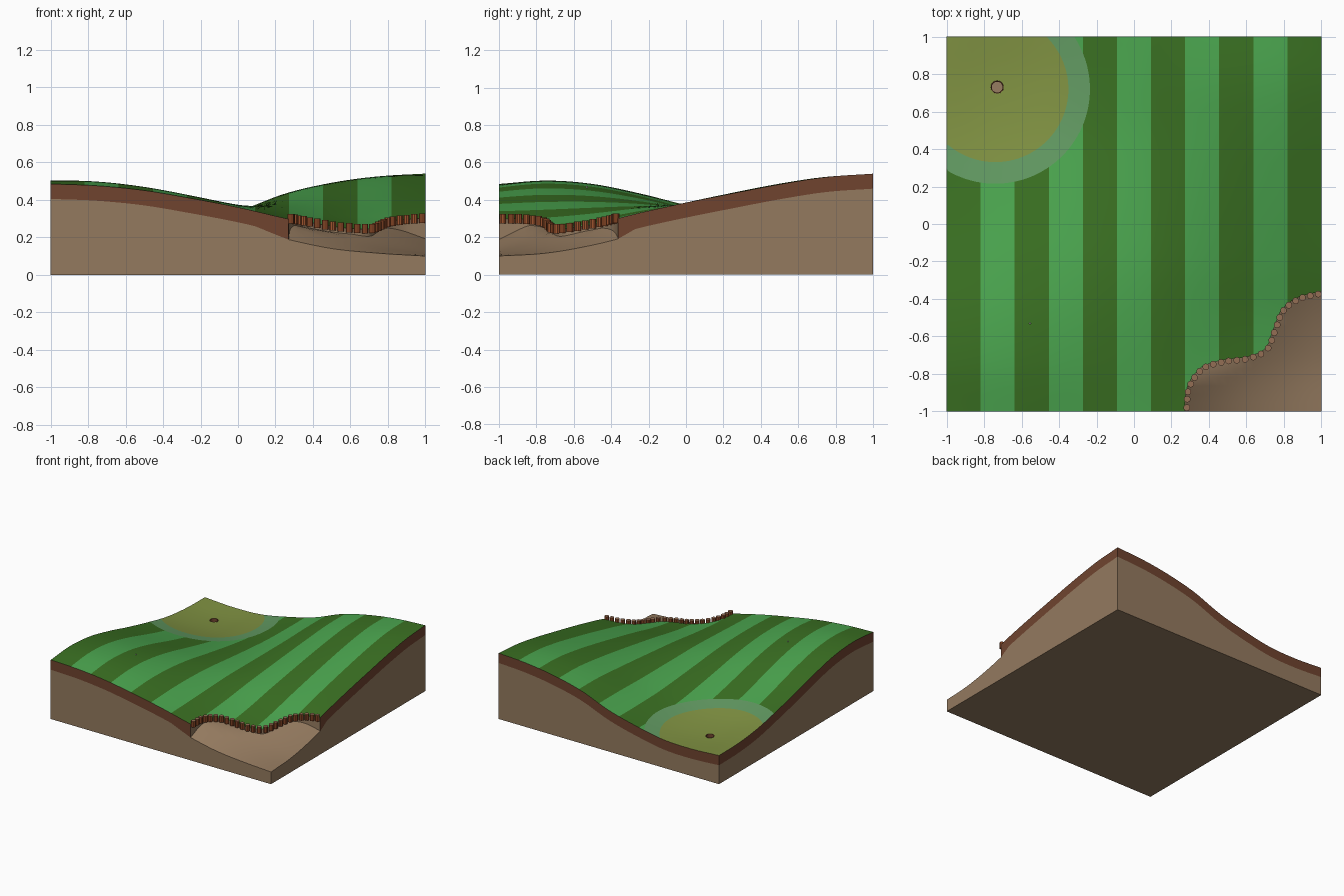
import bpy, bmesh, math
from mathutils import Vector
from mathutils.geometry import delaunay_2d_cdt

if "Cube" in bpy.data.objects:
    bpy.data.objects.remove(bpy.data.objects["Cube"])


def mat(name, r, g, b):
    m = bpy.data.materials.new(name)
    lin = [((c / 255 + 0.055) / 1.055) ** 2.4 for c in (r, g, b)]
    m.diffuse_color = (*lin, 1)
    m.use_nodes = True
    m.node_tree.nodes["Principled BSDF"].inputs["Base Color"].default_value = m.diffuse_color
    return m


DARK = mat("dark mown grass", 58, 112, 34)
LIGHT = mat("light mown grass", 75, 166, 79)
FRINGE = mat("fringe grass", 98, 154, 98)
GREEN = mat("putting green grass", 128, 146, 66)
SOIL = mat("top soil", 112, 68, 47)
EARTH = mat("tan earth", 148, 122, 95)
WOOD = mat("log bark", 158, 84, 46)
WOOD_END = mat("log end", 148, 110, 85)
WHITE = mat("white", 235, 235, 230)

# Edge height profiles, evenly spaced from -1 to 1
FRONT = [.485, .475, .45, .408, .36, .302, .25, .225, .21]
BACK = [.235, .222, .23, .275, .338, .432, .49, .525, .54]
LEFT = [.485, .503, .485, .435, .372, .315, .265, .24, .235]
RIGHT = [.21, .225, .268, .33, .385, .435, .483, .522, .54]


def spline(pts, t):
    """Catmull-Rom through pts, t in 0..1; works for numbers and Vectors."""
    n = len(pts) - 1
    i = min(int(t * n), n - 1)
    f = t * n - i
    b, c = pts[i], pts[i + 1]
    a = pts[i - 1] if i else b * 2 - c
    d = pts[i + 2] if i + 2 <= n else c * 2 - b
    return (b * 2 + (c - a) * f + (a * 2 - b * 5 + c * 4 - d) * f * f
            + (b * 3 - a - c * 3 + d) * f ** 3) * 0.5


def ground(x, y):
    """Rolling surface blended from the four edge profiles."""
    u, v = (x + 1) / 2, (y + 1) / 2
    z = (1 - v) * spline(FRONT, u) + v * spline(BACK, u)
    z += (1 - u) * spline(LEFT, v) + u * spline(RIGHT, v)
    z -= (1 - u) * (1 - v) * .485 + u * (1 - v) * .21 + (1 - u) * v * .235 + u * v * .54
    return z + .13 * x * y * (1 - x * x) * (1 - y * y)


def soil_bottom(x, y):
    s = (x - y - 1.09) / .18 if y < -.999 else (x - y - 1.27) / .09
    return ground(x, y) - .08 - .03 * max(0, min(1, s))


def pit_floor(x, y):
    h = ground(x, y)
    return min(h - .11 + .7 * (1 - x) * (1 + y), h - .03)


# Plan outlines: pit edge, green, fringe and cup
PIT = [Vector(p) for p in ((.27, -1), (.285, -.87), (.36, -.765), (.48, -.725), (.6, -.71),
                           (.7, -.665), (.745, -.56), (.79, -.455), (.88, -.39), (1, -.36))]
pit_line = [spline(PIT, i / 60) for i in range(61)]
pit_poly = pit_line + [Vector((1, -1))]
GC, R_FRINGE, R_GREEN = Vector((-.74, .72)), .505, .39
HOLE, R_HOLE = Vector((-.73, .73)), .033


def in_pit(p):
    inside = False
    for a, b in zip(pit_poly, pit_poly[1:] + pit_poly[:1]):
        if (a.y > p.y) != (b.y > p.y) and p.x < a.x + (p.y - a.y) * (b.x - a.x) / (b.y - a.y):
            inside = not inside
    return inside


# Plan triangulation: grid columns follow the mowing stripes, outlines cut in
N = 44
pts = [Vector((-1 + 2 * i / N, -1 + 2 * j / N)) for i in range(N + 1) for j in range(N + 1)]
cuts = [(i * (N + 1) + j, i * (N + 1) + j + 1) for i in range(0, N + 1, 4) for j in range(N)]


def add_line(line):
    k = len(pts)
    pts.extend(line)
    cuts.extend((k + i, k + i + 1) for i in range(len(line) - 1))


def circle(c, r, n):
    return [Vector((max(-1, min(1, c.x + r * math.cos(i * math.tau / n))),
                    max(-1, min(1, c.y + r * math.sin(i * math.tau / n))))) for i in range(n + 1)]


add_line(pit_line)
add_line(circle(GC, R_FRINGE, 120))
add_line(circle(GC, R_GREEN, 100))
add_line(circle(HOLE, R_HOLE, 24))
plan, _, tris, *_ = delaunay_2d_cdt(pts, cuts, [], 0, 1e-5)

regions = {"grass": [], "pit": [], "cup": []}
for f in tris:
    c = sum((plan[i] for i in f), Vector((0, 0))) / len(f)
    if (plan[f[1]] - plan[f[0]]).cross(plan[f[2]] - plan[f[0]]) < 0:
        f = f[::-1]
    key = "cup" if (c - HOLE).length < R_HOLE else "pit" if in_pit(c) else "grass"
    regions[key].append((f, c))


def make(name, polys, mats, angle=35):
    """Object from (coordinates, material index) polygons, welded and shaded."""
    bm = bmesh.new()
    for co, mi in polys:
        bm.faces.new([bm.verts.new(p) for p in co]).material_index = mi
    bmesh.ops.remove_doubles(bm, verts=bm.verts, dist=1e-5)
    for f in bm.faces:
        f.smooth = True
    me = bpy.data.meshes.new(name)
    bm.to_mesh(me)
    bm.free()
    for m in mats:
        me.materials.append(m)
    me.set_sharp_from_angle(angle=math.radians(angle))
    ob = bpy.data.objects.new(name, me)
    bpy.context.collection.objects.link(ob)
    return ob


def lift(f, height):
    return [(plan[i].x, plan[i].y, height(plan[i].x, plan[i].y)) for i in f]


def rim(region):
    """Directed outline edges of a region."""
    es = {(f[k], f[k - 2]) for f, _ in regions[region] for k in range(3)}
    return [e for e in es if (e[1], e[0]) not in es]


def wall(e, top, bottom):
    (a, b), (c, d) = lift(e, top), lift(e, bottom)
    return [a, c, d, b]


def on_border(e):
    p, q = plan[e[0]], plan[e[1]]
    return any(abs(p[k] - s) < 1e-4 and abs(q[k] - s) < 1e-4 for k in (0, 1) for s in (-1, 1))


def turf(c):
    d = (c - GC).length
    if d < R_FRINGE:
        return 3 if d < R_GREEN else 2
    return int((c.x + 1) * 5.5) % 2


def zero(x, y):
    return 0


def cup_floor(x, y):
    return ground(x, y) - .05


# Striped grass surface
make("grass", [(lift(f, ground), turf(c)) for f, c in regions["grass"]],
     [DARK, LIGHT, FRINGE, GREEN], 60)

# Soil band round the outside, earth block with pit floor and pit wall, cup
soil, earth = [], []
for e in rim("grass"):
    if on_border(e):
        soil.append((wall(e, ground, soil_bottom), 0))
        earth.append((wall(e, soil_bottom, zero), 0))
    elif (plan[e[0]] - HOLE).length < R_HOLE * 1.1:
        soil.append((wall(e, ground, cup_floor), 0))
    else:
        earth.append((wall(e, ground, pit_floor), 0))
earth += [(wall(e, pit_floor, zero), 0) for e in rim("pit") if on_border(e)]
earth += [(lift(f, pit_floor), 0) for f, _ in regions["pit"]]
earth.append(([(-1, -1, 0), (-1, 1, 0), (1, 1, 0), (1, -1, 0)], 0))
make("soil_layer", soil, [SOIL])
make("earth_block", earth, [EARTH], 50)
make("cup_floor", [(lift(f, cup_floor), 0) for f, _ in regions["cup"]], [EARTH])

# Thin rim round the cup
bpy.ops.mesh.primitive_torus_add(major_radius=R_HOLE - .001, minor_radius=.003,
                                 major_segments=24, minor_segments=6,
                                 location=(*HOLE, ground(*HOLE)))
bpy.context.object.name = "cup_rim"
bpy.context.object.data.materials.append(SOIL)

# Row of upright logs along the pit edge
fine = [spline(PIT, i / 400) for i in range(401)]
dist = [0]
for a, b in zip(fine, fine[1:]):
    dist.append(dist[-1] + (b - a).length)
COUNT = 25
for k in range(COUNT):
    goal = .02 + (dist[-1] - .04) * k / (COUNT - 1)
    i = next(i for i, d in enumerate(dist) if d >= goal)
    t = (fine[min(i + 1, 400)] - fine[i - 1]).normalized()
    p = fine[i] + Vector((t.y, -t.x)) * .01
    bpy.ops.mesh.primitive_cylinder_add(vertices=10, radius=.018, depth=.05,
                                        location=(p.x, p.y, ground(p.x, p.y) + .003))
    log = bpy.context.object
    log.name = "edge_log"
    log.data.materials.append(WOOD)
    log.data.materials.append(WOOD_END)
    for f in log.data.polygons:
        f.material_index = int(f.normal.z > .5)

# Small ball on the fairway
bpy.ops.mesh.primitive_uv_sphere_add(segments=10, ring_count=6, radius=.005,
                                     location=(-.555, -.53, ground(-.555, -.53) + .004))
bpy.context.object.name = "ball"
bpy.context.object.data.materials.append(WHITE)
